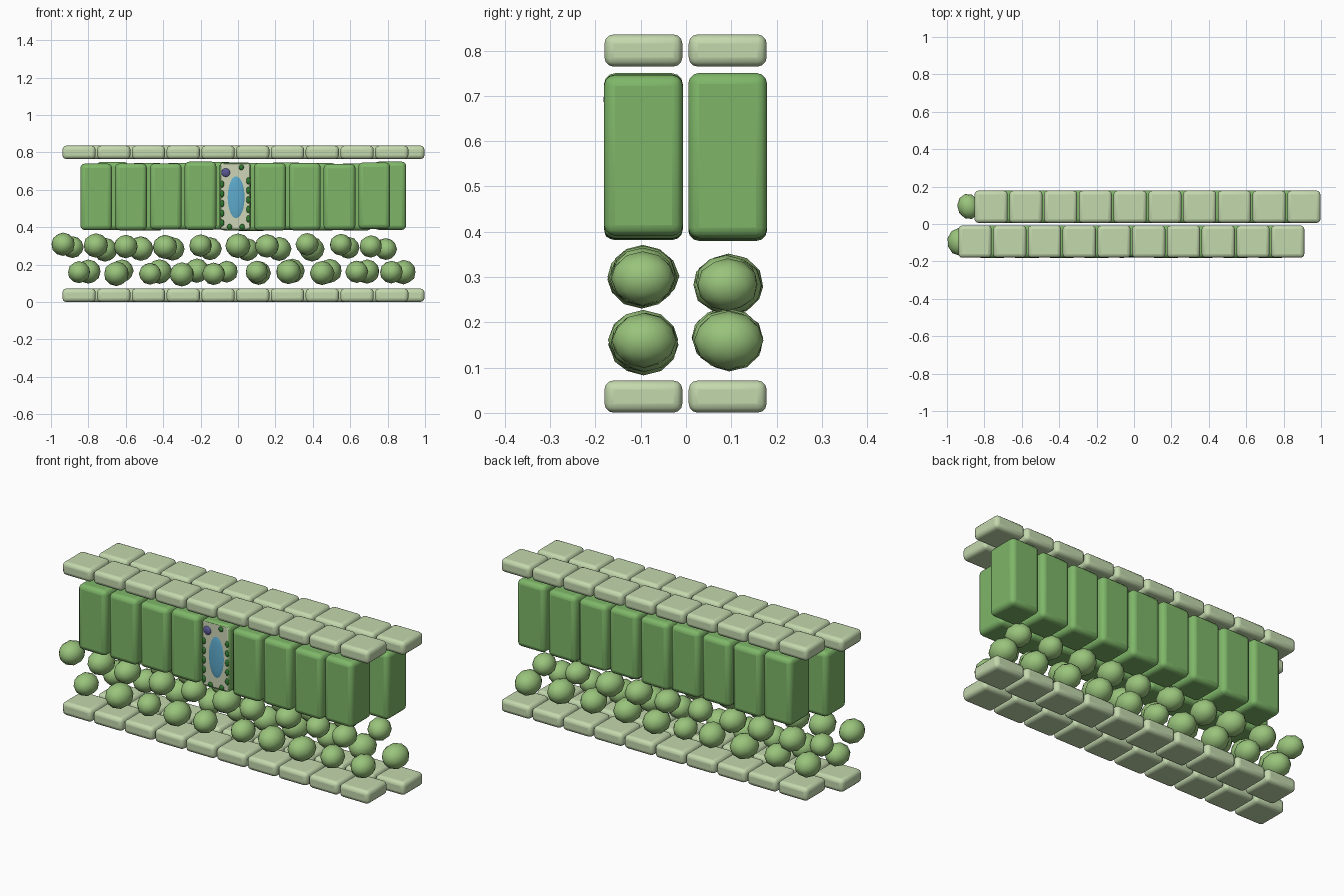
import bpy, math, random

if "Cube" in bpy.data.objects:
    bpy.data.objects.remove(bpy.data.objects["Cube"])

random.seed(4)


def material(name, rgb):
    m = bpy.data.materials.new(name)
    m.diffuse_color = (*rgb, 1)
    m.use_nodes = True
    m.node_tree.nodes["Principled BSDF"].inputs["Base Color"].default_value = m.diffuse_color
    return m


EPIDERMIS = material("epidermis", (0.55, 0.69, 0.42))
PALISADE = material("palisade", (0.21, 0.47, 0.14))
SPONGY = material("spongy", (0.32, 0.55, 0.20))
CYTOPLASM = material("cytoplasm", (0.62, 0.67, 0.48))
VACUOLE = material("vacuole", (0.11, 0.40, 0.60))
NUCLEUS = material("nucleus", (0.10, 0.10, 0.30))
CHLOROPLAST = material("chloroplast", (0.03, 0.19, 0.03))


def rounded_box(name, loc, size, bevel, mat, segments=3):
    bpy.ops.mesh.primitive_cube_add(size=1, location=loc)
    ob = bpy.context.object
    ob.name = name
    ob.scale = size
    bpy.ops.object.transform_apply(location=False, rotation=False, scale=True)
    ob.data.materials.append(mat)
    mod = ob.modifiers.new("round", "BEVEL")
    mod.width, mod.segments = bevel, segments
    bpy.ops.object.shade_smooth_by_angle(angle=math.radians(40))
    return ob


def blob(name, loc, radii, mat, subdivisions=2, turn=0):
    bpy.ops.mesh.primitive_ico_sphere_add(
        subdivisions=subdivisions, radius=1, location=loc)
    ob = bpy.context.object
    ob.name = name
    ob.scale = radii
    ob.rotation_euler.z = turn
    ob.data.materials.append(mat)
    bpy.ops.object.shade_smooth()
    return ob


PITCH = 0.1858
ROWS = {"front": (-0.094, 0.0), "back": (0.092, 0.086)}

for row, (y, shift) in ROWS.items():
    # upper and lower skin layers
    for layer, z in (("lower", 0.036), ("upper", 0.8)):
        for i in range(10):
            rounded_box(f"{layer}_epidermis_{row}_{i}",
                        (-0.85 + shift + i * PITCH, y, z),
                        (0.177, 0.172, 0.071), 0.02, EPIDERMIS)
    # tall palisade cells; the middle front one is cut open below
    for i in range(9):
        if row == "front" and i == 4:
            continue
        h = random.uniform(0.352, 0.366)
        rounded_box(f"palisade_{row}_{i}",
                    (-0.758 + shift + i * PITCH, y, 0.565 + random.uniform(-0.004, 0.004)),
                    (0.17, 0.174, h), 0.024, PALISADE)

# loose spongy cells: x positions per layer and row
SPONGY_X = {
    ("front", 0.302): (-0.935, -0.76, -0.60, -0.39, -0.20, 0.0, 0.155, 0.37, 0.55, 0.71),
    ("back", 0.287): (-0.885, -0.71, -0.52, -0.35, -0.15, 0.05, 0.22, 0.395, 0.59, 0.79),
    ("front", 0.155): (-0.85, -0.65, -0.47, -0.30, -0.13, 0.10, 0.27, 0.45, 0.635, 0.82),
    ("back", 0.160): (-0.80, -0.62, -0.42, -0.22, -0.06, 0.11, 0.29, 0.49, 0.69, 0.885),
}
for (row, z), xs in SPONGY_X.items():
    y = ROWS[row][0]
    for i, x in enumerate(xs):
        r = random.uniform(0.058, 0.066)
        blob(f"spongy_{row}_{z}_{i}",
             (x, y + random.uniform(-0.004, 0.004), z + random.uniform(-0.008, 0.008)),
             (r * 1.02, r * 1.18, r), SPONGY, turn=random.uniform(-0.3, 0.3))

# opened palisade cell: wall with a recessed pocket in its front face
CX, CZ = -0.015, 0.565
wall = rounded_box("open_cell_wall", (CX, -0.094, CZ), (0.17, 0.174, 0.364), 0.024, PALISADE)
cutter = rounded_box("pocket_cutter", (CX, -0.18, CZ), (0.154, 0.04, 0.348), 0.008, PALISADE)
cutter.hide_render = True
cutter.hide_viewport = True
cut = wall.modifiers.new("pocket", "BOOLEAN")
cut.operation, cut.object = "DIFFERENCE", cutter
rounded_box("cytoplasm", (CX, -0.160, CZ), (0.156, 0.024, 0.350), 0.005, CYTOPLASM, 2)

# organelles
FACE = -0.172
blob("vacuole", (-0.01, FACE + 0.004, 0.56), (0.048, 0.012, 0.12), VACUOLE, 3)
blob("nucleus", (-0.065, FACE, 0.692), (0.023, 0.01, 0.023), NUCLEUS, 3)
for i in range(5):
    blob(f"chloroplast_left_{i}", (-0.085, FACE, 0.63 - i * 0.052),
         (0.011, 0.008, 0.019), CHLOROPLAST)
    blob(f"chloroplast_right_{i}", (0.055, FACE, 0.648 - i * 0.051),
         (0.011, 0.008, 0.019), CHLOROPLAST)
for i, (x, z) in enumerate(((0.018, 0.72), (-0.045, 0.402), (0.022, 0.402))):
    blob(f"chloroplast_end_{i}", (x, FACE, z), (0.014, 0.008, 0.015), CHLOROPLAST)
